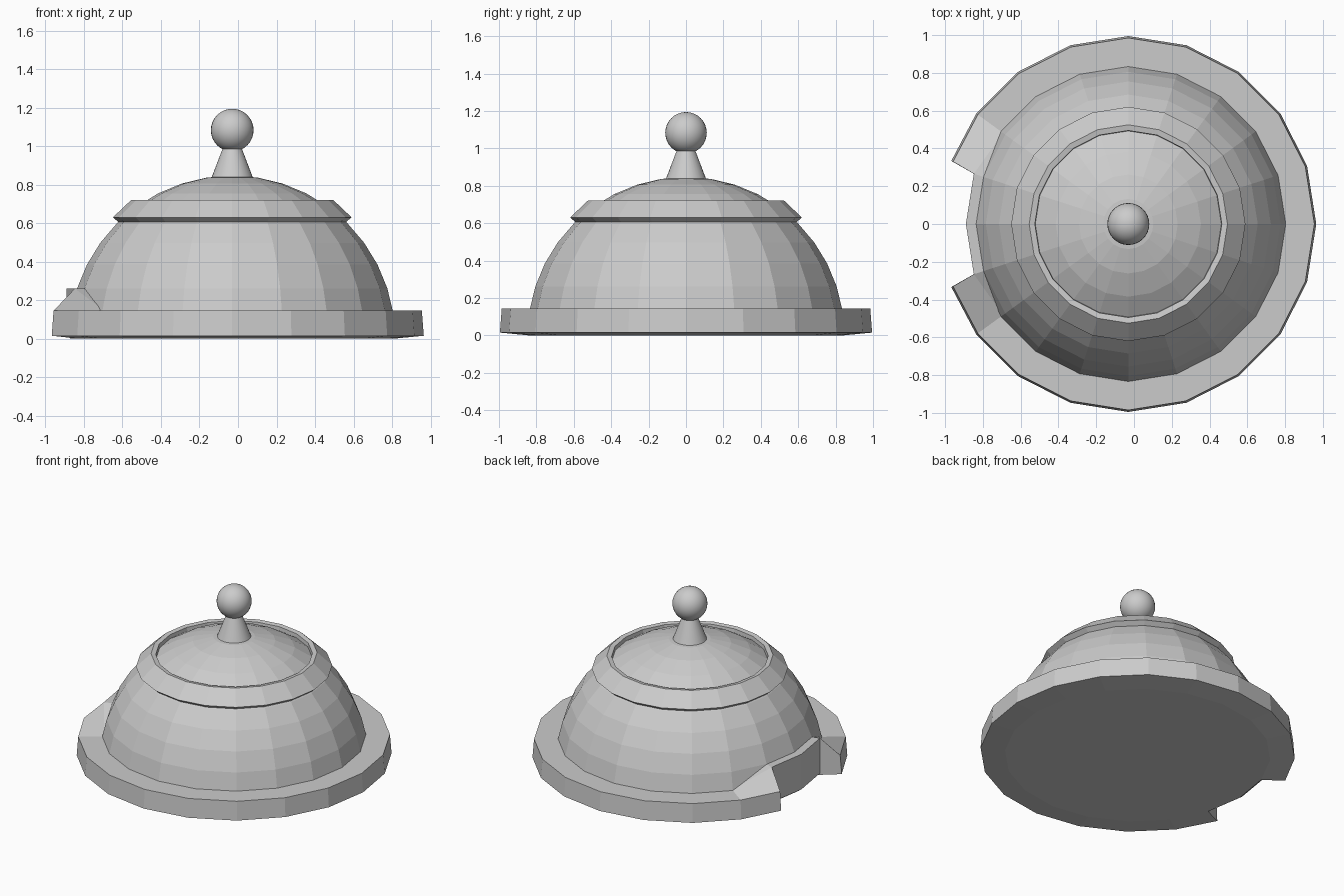
import bpy, bmesh
from math import sin, cos, radians

if "Cube" in bpy.data.objects:
    bpy.data.objects.remove(bpy.data.objects["Cube"])

CX = -0.03      # axis of the round body
N = 20          # sides of the low-poly parts


def polar(r, deg, z):
    a = radians(deg)
    return (CX + r * cos(a), r * sin(a), z)


def finish(bm, name):
    bmesh.ops.recalc_face_normals(bm, faces=bm.faces)
    me = bpy.data.meshes.new(name)
    bm.to_mesh(me)
    bm.free()
    ob = bpy.data.objects.new(name, me)
    bpy.context.collection.objects.link(ob)
    return ob


def lathe(name, profile, closed=False):
    bm = bmesh.new()
    rings = [[bm.verts.new(polar(r, i * 360 / N, z)) for r, z in profile]
             for i in range(N)]
    m = len(profile)
    for i in range(N):
        a, b = rings[i], rings[(i + 1) % N]
        for j in range(m if closed else m - 1):
            k = (j + 1) % m
            bm.faces.new((a[j], b[j], b[k], a[k]))
    bmesh.ops.remove_doubles(bm, verts=bm.verts, dist=1e-4)
    return finish(bm, name)


# faceted dome
R = 0.847
lathe("dome", [(R * cos(radians(e)), max(0.01, R * sin(radians(e))))
               for e in range(0, 91, 9)])

# raised collar around the dome
lathe("collar", [(0.56, 0.60), (0.59, 0.605), (0.62, 0.63), (0.525, 0.72),
                 (0.495, 0.715), (0.49, 0.66)], closed=True)

# rim with a notch on the left, its ends swept up to a ledge
bm = bmesh.new()
sections = []
for i in range(-9, 10):
    deg = i * 18
    end = abs(i) == 9
    od = deg if not end else (160.4 if i > 0 else -160.4)
    inner = (0.86, 0.26) if end else (0.82, 0.145)
    sections.append([bm.verts.new(p) for p in (
        polar(0.84, deg, 0), polar(0.995, od, 0.015),
        polar(0.985, od, 0.145), polar(inner[0], deg, inner[1]),
        polar(0.80, deg, inner[1]))])
for a, b in zip(sections, sections[1:]):
    for j in range(4):
        bm.faces.new((a[j], b[j], b[j + 1], a[j + 1]))

# recessed wall and ledge inside the notch
wall = [[bm.verts.new(polar(r, d, z)) for r, z in
         ((0.84, 0), (0.86, 0.015), (0.86, 0.26), (0.80, 0.26))]
        for d in (162, 180, 198)]
for a, b in zip(wall, wall[1:]):
    for j in range(3):
        bm.faces.new((a[j], b[j], b[j + 1], a[j + 1]))

# end faces of the notch and flat base
for s, w in ((sections[-1], wall[0]), (sections[0], wall[-1])):
    bm.faces.new((s[0], s[1], s[2], s[3], w[1]))
bm.faces.new([s[0] for s in sections] + [wall[1][0]])
bmesh.ops.remove_doubles(bm, verts=bm.verts, dist=1e-4)
finish(bm, "rim")

# knob stem and ball
bpy.ops.mesh.primitive_cone_add(vertices=32, radius1=0.108, radius2=0.047,
                                depth=0.16, location=(CX, 0, 0.915))
stem = bpy.context.object
stem.name = "knob_stem"
bpy.ops.object.shade_smooth_by_angle()
bpy.ops.mesh.primitive_uv_sphere_add(segments=32, ring_count=16, radius=0.111,
                                     location=(CX, 0, 1.083))
bpy.context.object.name = "knob_ball"
bpy.ops.object.shade_smooth_by_angle()
